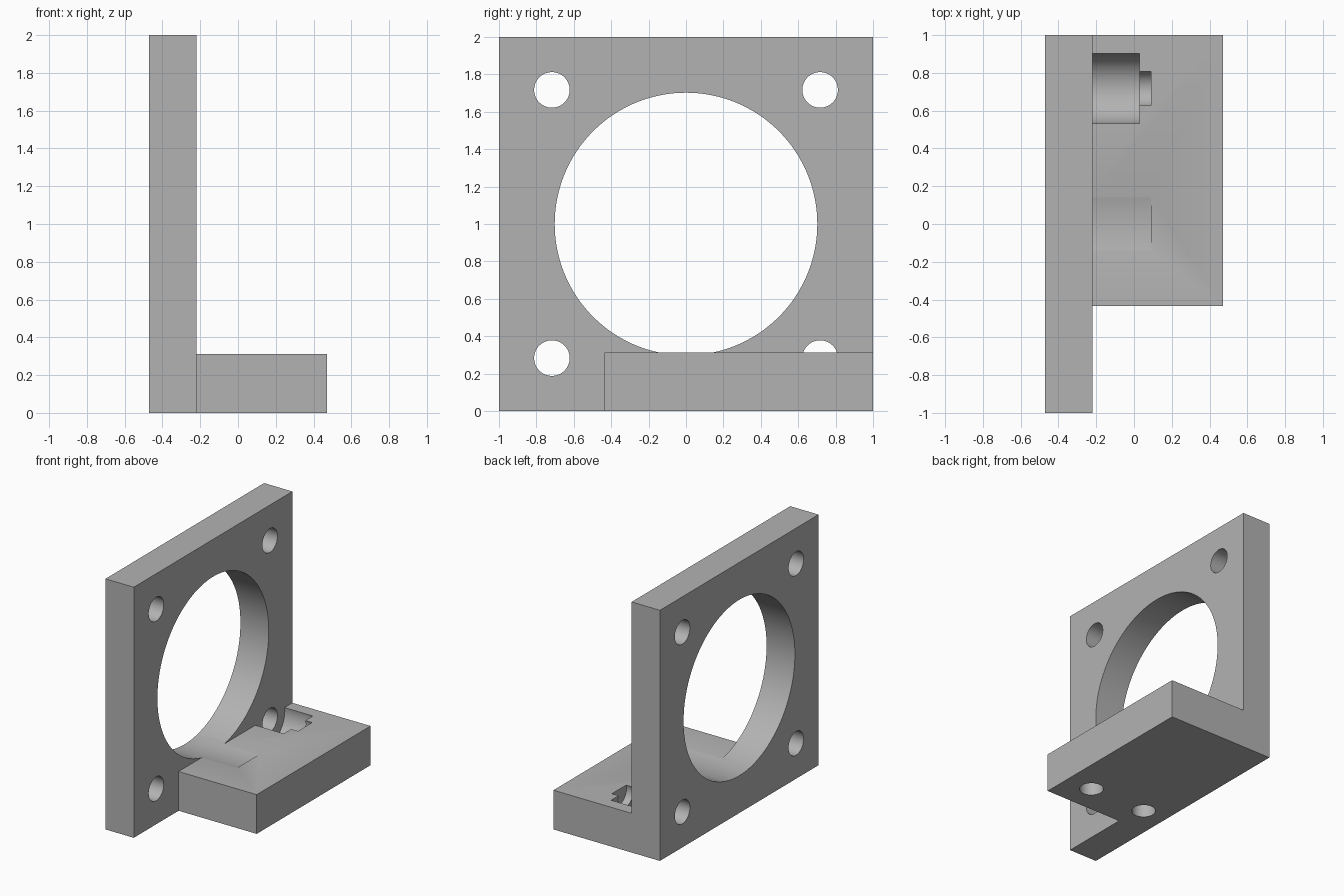
import bpy
import math
from mathutils import Matrix, Vector

default = bpy.data.objects.get("Cube")
if default:
    bpy.data.objects.remove(default, do_unlink=True)

grey = bpy.data.materials.new("light_grey")
grey.use_nodes = True
colour = (0.45, 0.45, 0.45, 1)
grey.diffuse_color = colour
grey.node_tree.nodes["Principled BSDF"].inputs["Base Color"].default_value = colour


def box(name, low, high):
    low, high = Vector(low), Vector(high)
    bpy.ops.mesh.primitive_cube_add(size=1)
    ob = bpy.context.object
    ob.name = name
    ob.data.transform(Matrix.Translation((low + high) / 2) @ Matrix.Diagonal((*(high - low), 1)))
    ob.data.materials.append(grey)
    return ob


def rod(name, radius, start, end, sides=64):
    start, end = Vector(start), Vector(end)
    axis = end - start
    bpy.ops.mesh.primitive_cylinder_add(vertices=sides, radius=radius, depth=axis.length)
    ob = bpy.context.object
    ob.name = name
    turn = axis.to_track_quat('Z', 'Y').to_matrix().to_4x4()
    ob.data.transform(Matrix.Translation((start + end) / 2) @ turn)
    ob.data.materials.append(grey)
    return ob


LEFT, INNER, RIGHT = -0.47, -0.22, 0.47    # plate outer face, plate inner face, foot end
FOOT_FRONT, FOOT_TOP = -0.435, 0.313
MID, BOLT = 1.0, 0.717                     # bore height and bolt offset from it

bracket = box("motor_bracket", (LEFT, -1, 0), (RIGHT, 1, 2))

# Clear the block down to an upright plate and a foot
cutters = [
    box("space_above_foot", (INNER, -1.5, FOOT_TOP), (1, 1.5, 2.5)),
    box("space_before_foot", (INNER, -1.5, -0.5), (1, FOOT_FRONT, 0.6)),
    rod("main_bore", 0.702, (-0.8, 0, MID), (0.09, 0, MID), 128),
]

# Corner bolt holes, which also run a little way into the foot
for side in (-1, 1):
    for level in (-1, 1):
        y, z = side * BOLT, MID + level * BOLT
        cutters.append(rod("bolt_hole", 0.095, (-0.8, y, z), (0.09, y, z)))

# Clearance for the bolt head inside the foot
z = MID - BOLT
cutters.append(rod("bolt_head_recess", 0.187, (INNER, BOLT, z), (0.03, BOLT, z)))

# Blind mounting holes in the underside
for x in (-0.265, 0.24):
    cutters.append(rod("mounting_hole", 0.088, (x, -0.205, -0.2), (x, -0.205, 0.2)))

for cutter in cutters:
    mod = bracket.modifiers.new(cutter.name, 'BOOLEAN')
    mod.operation = 'DIFFERENCE'
    mod.solver = 'EXACT'
    mod.object = cutter

# Bake the cuts and discard the cutters
bpy.context.view_layer.update()
graph = bpy.context.evaluated_depsgraph_get()
finished = bpy.data.meshes.new_from_object(bracket.evaluated_get(graph))
bracket.modifiers.clear()
bracket.data = finished
for cutter in cutters:
    bpy.data.objects.remove(cutter, do_unlink=True)

bpy.ops.object.select_all(action='DESELECT')
bracket.select_set(True)
bpy.context.view_layer.objects.active = bracket
bpy.ops.object.shade_smooth_by_angle(angle=math.radians(30))
